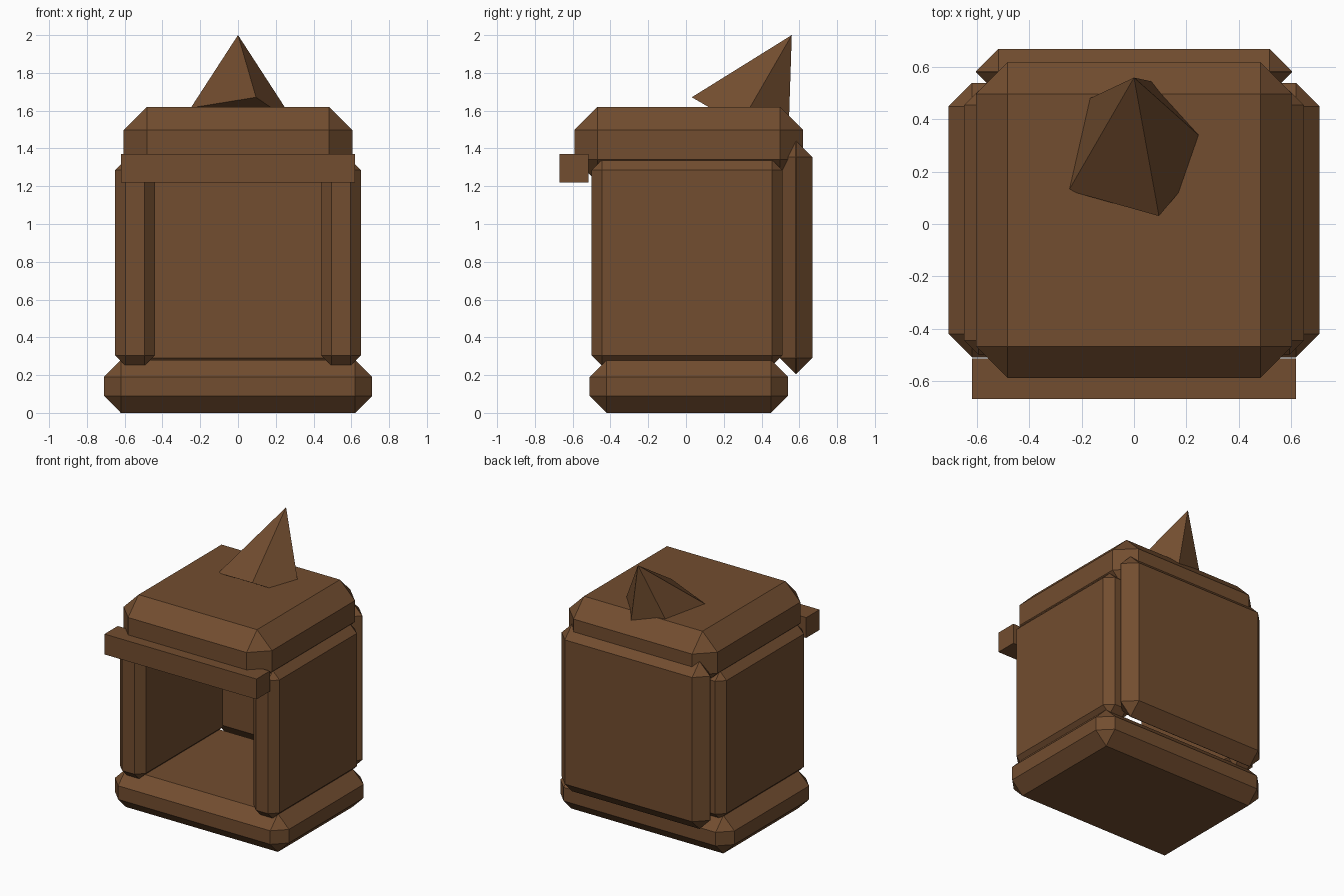
import bpy, bmesh
from math import cos, sin, tau, radians
from mathutils import Matrix

if "Cube" in bpy.data.objects:
    bpy.data.objects.remove(bpy.data.objects["Cube"])

wood = bpy.data.materials.new("brown_wood")
wood.diffuse_color = (0.17, 0.075, 0.029, 1)
wood.use_nodes = True
wood.node_tree.nodes["Principled BSDF"].inputs["Base Color"].default_value = wood.diffuse_color


def add_object(name, bm):
    bmesh.ops.recalc_face_normals(bm, faces=bm.faces)
    mesh = bpy.data.meshes.new(name)
    bm.to_mesh(mesh)
    bm.free()
    mesh.materials.append(wood)
    obj = bpy.data.objects.new(name, mesh)
    bpy.context.collection.objects.link(obj)
    return obj


def block(name, x, y, z, chamfer=0):
    """Box between the given (min, max) ranges with every edge chamfered."""
    bm = bmesh.new()
    bmesh.ops.create_cube(bm, size=1)
    for v in bm.verts:
        for i, (lo, hi) in enumerate((x, y, z)):
            v.co[i] = lo if v.co[i] < 0 else hi
    if chamfer:
        bmesh.ops.bevel(bm, geom=bm.edges[:], offset=chamfer, offset_type='OFFSET',
                        segments=1, profile=0.5, affect='EDGES')
    return add_object(name, bm)


# Plinth
block("base", (-0.71, 0.71), (-0.51, 0.54), (0, 0.28), 0.09)

# Side walls
for side, x in (("left", (-0.65, -0.44)), ("right", (0.44, 0.65))):
    block(side + "_wall", x, (-0.50, 0.51), (0.25, 1.34), 0.055)

# Back panel
block("back_wall", (-0.605, 0.605), (0.495, 0.67), (0.205, 1.44), 0.086)

# Roof slab and front lintel
block("roof", (-0.605, 0.605), (-0.59, 0.62), (1.22, 1.62), 0.122)
block("front_beam", (-0.62, 0.62), (-0.67, -0.515), (1.22, 1.37))

# Five-sided spike leaning backward, partly sunk into the roof
bm = bmesh.new()
ring = [bm.verts.new((0.309 * cos(tau * k / 5), 0.309 * sin(tau * k / 5), 0)) for k in range(5)]
tip = bm.verts.new((0, 0, 0.55))
bm.faces.new(ring)
for k in range(5):
    bm.faces.new((ring[k], ring[(k + 1) % 5], tip))
bm.transform(Matrix.Translation((0, 0.285, 1.524)) @ Matrix.Rotation(radians(-30), 4, 'X'))
add_object("roof_spike", bm)
